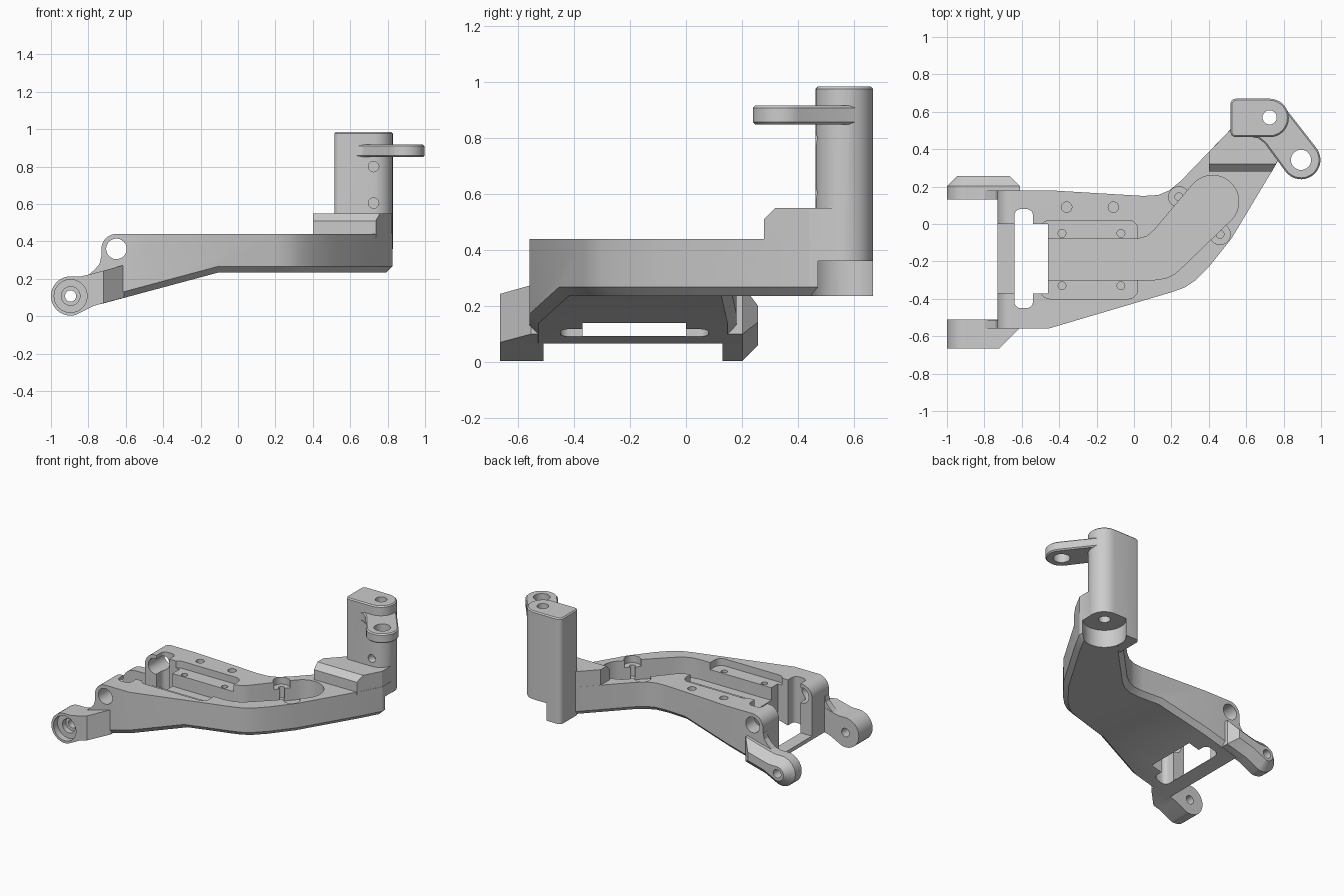
import bpy, bmesh
from math import sin, cos, radians
from mathutils import Vector

if "Cube" in bpy.data.objects:
    bpy.data.objects.remove(bpy.data.objects["Cube"])

PLACE = {'z': lambda p, t: (p[0], p[1], t),
         'y': lambda p, t: (p[0], t, p[1]),
         'x': lambda p, t: (t, p[0], p[1])}


def arc(cx, cy, r, a0, a1, n=12):
    return [(cx + r * cos(radians(a0 + (a1 - a0) * i / n)),
             cy + r * sin(radians(a0 + (a1 - a0) * i / n))) for i in range(n + 1)]


def circle(cx, cy, r, n=32):
    return arc(cx, cy, r, 0, 360, n)[:-1]


def rect(x0, y0, x1, y1, r=0.0):
    if r == 0:
        return [(x0, y0), (x1, y0), (x1, y1), (x0, y1)]
    return (arc(x1 - r, y0 + r, r, -90, 0, 5) + arc(x1 - r, y1 - r, r, 0, 90, 5)
            + arc(x0 + r, y1 - r, r, 90, 180, 5) + arc(x0 + r, y0 + r, r, 180, 270, 5))


def prism(name, pts, lo, hi, axis='z'):
    """Extrude a closed profile along an axis."""
    place = PLACE[axis]
    bm = bmesh.new()
    face = bm.faces.new([bm.verts.new(place(p, lo)) for p in pts])
    ext = bmesh.ops.extrude_face_region(bm, geom=[face])
    bmesh.ops.translate(bm, vec=Vector(place((0, 0), hi - lo)),
                        verts=[v for v in ext['geom'] if isinstance(v, bmesh.types.BMVert)])
    bmesh.ops.recalc_face_normals(bm, faces=bm.faces)
    me = bpy.data.meshes.new(name)
    bm.to_mesh(me)
    bm.free()
    ob = bpy.data.objects.new(name, me)
    bpy.context.collection.objects.link(ob)
    return ob


def chamfer(ob, test, width):
    """Bevel the edges whose two face normals pass the test."""
    bm = bmesh.new()
    bm.from_mesh(ob.data)
    bm.normal_update()
    edges = []
    for e in bm.edges:
        if len(e.link_faces) == 2:
            a, b = (f.normal for f in e.link_faces)
            if test(a, b) or test(b, a):
                edges.append(e)
    bmesh.ops.bevel(bm, geom=edges, offset=width, segments=1, affect='EDGES', clamp_overlap=False)
    bmesh.ops.recalc_face_normals(bm, faces=bm.faces)
    bm.to_mesh(ob.data)
    bm.free()
    return ob


def combine(base, other, op):
    mod = base.modifiers.new(op, 'BOOLEAN')
    mod.operation, mod.solver, mod.object = op, 'EXACT', other
    bpy.context.view_layer.objects.active = base
    bpy.ops.object.modifier_apply(modifier=mod.name)
    bpy.data.objects.remove(other)


def cut(base, pts, lo, hi, axis='z'):
    combine(base, prism('cutter', pts, lo, hi, axis), 'DIFFERENCE')


# Main arm: plan outline, sloping underside, chamfered lower edge
outline = [(-.73, -.56), (-.46, -.56), (.2, -.365), (.27, -.34), (.33, -.3), (.4, -.23),
           (.52, -.08), (.76, .32), (.825, .44), (.825, .56), (.6, .6), (.52, .51),
           (.25, .23), (.19, .18), (.13, .155), (.05, .15), (-.45, .18), (-.73, .18)]
body = prism('bracket_body', outline, 0, .44)
cut(body, [(-1, -.2), (1, -.2), (1, .235), (-.1, .235), (-1, -.007)], -1, 1, 'y')
chamfer(body, lambda a, b: a.z < -.8 and abs(b.z) < .1 and b.x > -.9, .032)

# Rounded upper corner of the hinge ears
cut(body, [(-.8, .5), (-.65, .5)] + arc(-.65, .36, .08, 90, 180) + [(-.73, .31), (-.8, .31)], -1, 1, 'y')

# Raised step with sloped front edge
step = prism('step', [(.4, .28), (.737, .28), (.823, .44), (.823, .56), (.6, .6), (.52, .509), (.4, .385)],
             .42, .55)
cut(step, [(.2, .43), (.36, .59), (.2, .59)], 0, 1, 'x')
combine(body, step, 'UNION')

# Upright post
post = prism('post', arc(.725, .567, .103, -90, 90, 16) + arc(.545, .64, .03, 90, 180, 5)
             + arc(.545, .494, .03, 180, 270, 5), .236, .985)
chamfer(post, lambda a, b: a.z > .9 and abs(b.z) < .1, .008)
combine(body, post, 'UNION')

# Link lug near the top of the post
lug = prism('lug', arc(.725, .565, .1, 36, 180, 14) + [(.63, .465), (.665, .458), (.7, .43)]
            + arc(.893, .343, .104, 216, 396, 16), .85, .917)
chamfer(lug, lambda a, b: abs(a.z) > .9 and abs(b.z) < .1, .008)
combine(body, lug, 'UNION')

# Two hinge arms with round ends
arm = arc(-.895, .108, .105, 90, 285, 20) + [(-.77, .056), (-.61, .099), (-.61, .274), (-.72, .243),
                                            (-.8, .222), (-.84, .213)]
front = prism('front_hinge', arm, -.665, -.51, 'y')
cut(front, [(-.72, -.665), (-.72, -.8), (-.5, -.8), (-.5, -.445)], -1, 1)
back = prism('back_hinge', arm, .13, .257, 'y')
chamfer(back, lambda a, b: a.y > .9 and abs(b.y) < .1, .055)
combine(body, front, 'UNION')
combine(body, back, 'UNION')

# Small fillet where each ear meets its arm
for y0, y1 in ((-.558, -.512), (.131, .178)):
    web = prism('ear_web', [(-.7, .2), (-.7, .33), (-.731, .32), (-.74, .28), (-.765, .25),
                            (-.8, .22), (-.8, .2)], y0, y1, 'y')
    combine(body, web, 'UNION')

# Opening between the ears, leaving a thin crossbar
cut(body, rect(-.9, -.37, -.46, 0), .092, .6)
cut(body, rect(-.64, -.45, -.54, .08, .035), -.1, .6)
cut(body, rect(-.639, -.371, -.461, .001), -.1, .5)

# Shallow tray and deeper cable channel
cut(body, rect(-.5, -.4, .02, .02, .05), .39, .6)
cut(body, [(-.5, -.08), (.02, -.08), (.07, -.065), (.11, -.03)] + arc(.42, .12, .14, 138, -45, 20)
    + [(.27, -.22), (.22, -.265), (.17, -.29), (.1, -.3), (-.5, -.3)], .3, .6)

# Screw seats, tray screws and top holes
for x, y in ((.24, .145), (.46, -.055)):
    cut(body, circle(x, y, .055), .39, .6)
    cut(body, circle(x, y, .021, 16), .31, .6)
for x in (-.385, -.07):
    for y in (-.05, -.33):
        cut(body, circle(x, y, .021, 16), .32, .6)
for x in (-.36, -.11):
    cut(body, circle(x, .09, .028, 20), .36, .6)

# Post bore, foot recess, lug hole and post front screws
cut(body, circle(.725, .57, .14), .1, .36)
cut(body, circle(.725, .57, .038), .2, 1.2)
cut(body, circle(.893, .343, .054), .7, 1.2)
for z in (.8, .605):
    cut(body, circle(.725, z, .028, 20), .4, .52, 'y')

# Ear holes and hinge bores with front counterbore
cut(body, circle(-.65, .36, .055), -1, 1, 'y')
cut(body, circle(-.895, .108, .03), -1, 1, 'y')
cut(body, circle(-.895, .108, .088), -.8, -.62, 'y')
cut(body, circle(-.895, .108, .05), -.63, -.58, 'y')

bpy.ops.object.select_all(action='DESELECT')
body.select_set(True)
bpy.context.view_layer.objects.active = body
bpy.ops.object.shade_smooth_by_angle(angle=radians(25))
